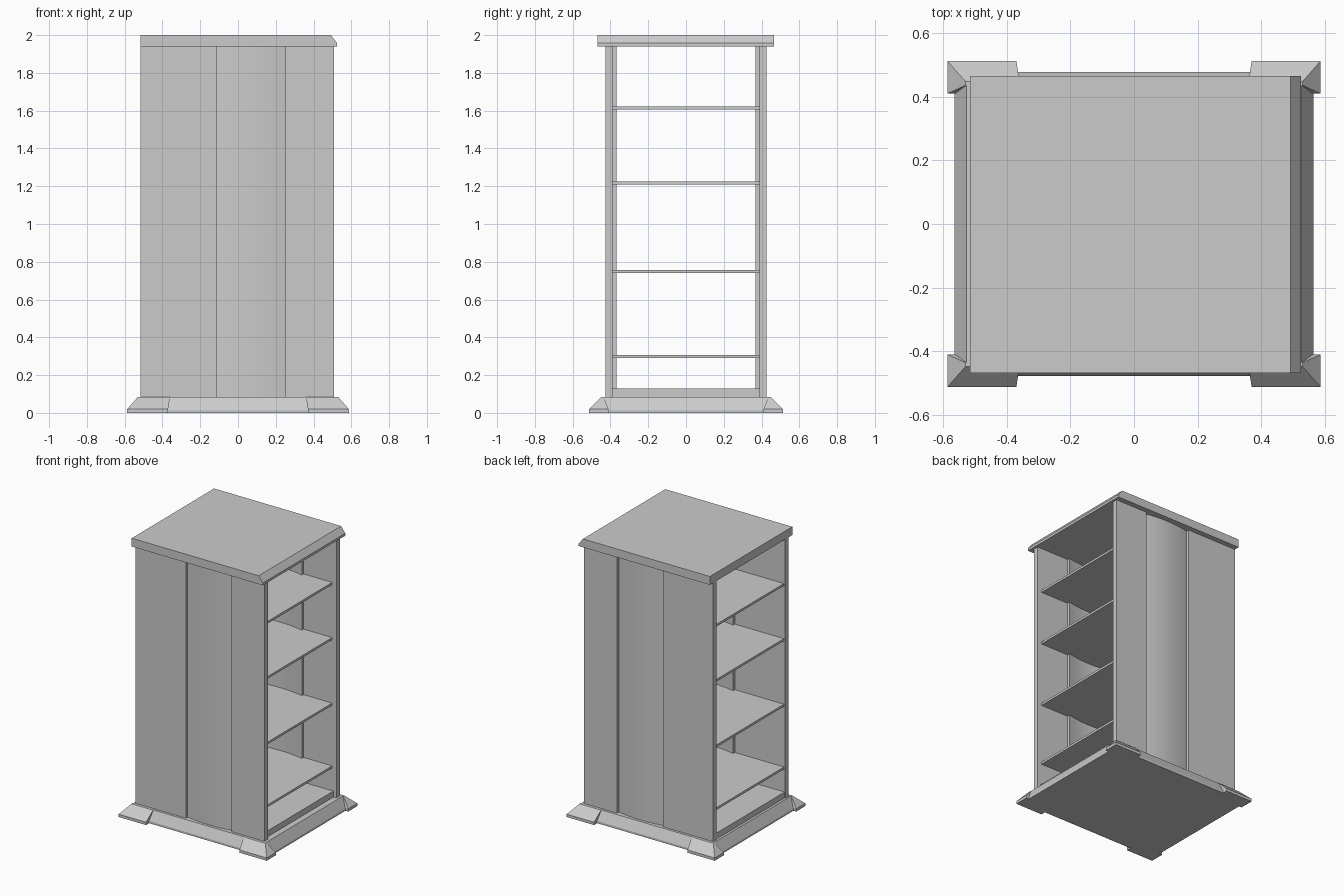
import bpy, bmesh, math

if "Cube" in bpy.data.objects:
    bpy.data.objects.remove(bpy.data.objects["Cube"])


def new_object(name, bm):
    bmesh.ops.recalc_face_normals(bm, faces=bm.faces)
    me = bpy.data.meshes.new(name)
    bm.to_mesh(me)
    bm.free()
    ob = bpy.data.objects.new(name, me)
    bpy.context.collection.objects.link(ob)
    return ob


def loft(name, rings):
    """Close a solid through a series of rings with equal point counts."""
    bm = bmesh.new()
    vs = [[bm.verts.new(p) for p in r] for r in rings]
    n = len(rings[0])
    for a, b in zip(vs, vs[1:]):
        for i in range(n):
            j = (i + 1) % n
            bm.faces.new((a[i], a[j], b[j], b[i]))
    bm.faces.new(vs[0][::-1])
    bm.faces.new(vs[-1])
    return new_object(name, bm)


def rect(x0, x1, y0, y1, z):
    return [(x0, y0, z), (x1, y0, z), (x1, y1, z), (x0, y1, z)]


def box(name, x0, x1, y0, y1, z0, z1):
    return loft(name, [rect(x0, x1, y0, y1, z0), rect(x0, x1, y0, y1, z1)])


Z0, Z1 = 0.085, 1.94

# Base plinth with sloped sides
loft("base", [rect(-0.565, 0.565, -0.478, 0.478, 0),
              rect(-0.565, 0.565, -0.478, 0.478, 0.015),
              rect(-0.527, 0.527, -0.445, 0.445, Z0)])

# Flared corner feet
for sx in (-1, 1):
    for sy in (-1, 1):
        def foot_ring(x0, x1, y0, y1, z):
            return [(sx * x, sy * y, z) for x, y, z in rect(x0, x1, y0, y1, z)]
        loft("corner_foot", [foot_ring(0.37, 0.587, 0.41, 0.513, 0),
                             foot_ring(0.37, 0.587, 0.41, 0.513, 0.02),
                             foot_ring(0.36, 0.53, 0.436, 0.448, Z0)])

# Front and back walls: two flat panels and a set-in bowed panel between them
XA, XB, N = -0.115, 0.248, 20
for side, s in (("front", -1), ("back", 1)):
    for part, x0, x1 in (("left", -0.515, XA), ("right", XB, 0.508)):
        ys = sorted((s * 0.388, s * 0.427))
        box(f"{side}_{part}_panel", x0, x1, ys[0], ys[1], Z0, Z1)
    outer, inner = [], []
    for i in range(N + 1):
        t = i / N
        bow = 0.02 * (1 - (2 * t - 1) ** 2)
        x = XA + (XB - XA) * t
        outer.append((x, s * (0.406 + bow)))
        inner.append((x, s * (0.368 + bow)))
    outline = outer + inner[::-1]
    ob = loft(f"{side}_bowed_panel",
              [[(x, y, z) for x, y in outline] for z in (Z0, Z1)])
    bpy.context.view_layer.objects.active = ob
    bpy.ops.object.select_all(action='DESELECT')
    ob.select_set(True)
    bpy.ops.object.shade_smooth_by_angle(angle=math.radians(30))

# Shelves and raised floor
for z in (0.29, 0.74, 1.21, 1.605):
    box("shelf", -0.505, 0.475, -0.389, 0.389, z, z + 0.016)
box("floor_board", -0.51, 0.485, -0.389, 0.389, Z0, 0.128)

# Top slab, chamfered along the right edge
profile = [(-0.515, Z1), (0.525, Z1), (0.525, 1.957), (0.492, 2.0), (-0.515, 2.0)]
loft("top_slab", [[(x, y, z) for x, z in profile] for y in (-0.468, 0.465)])
